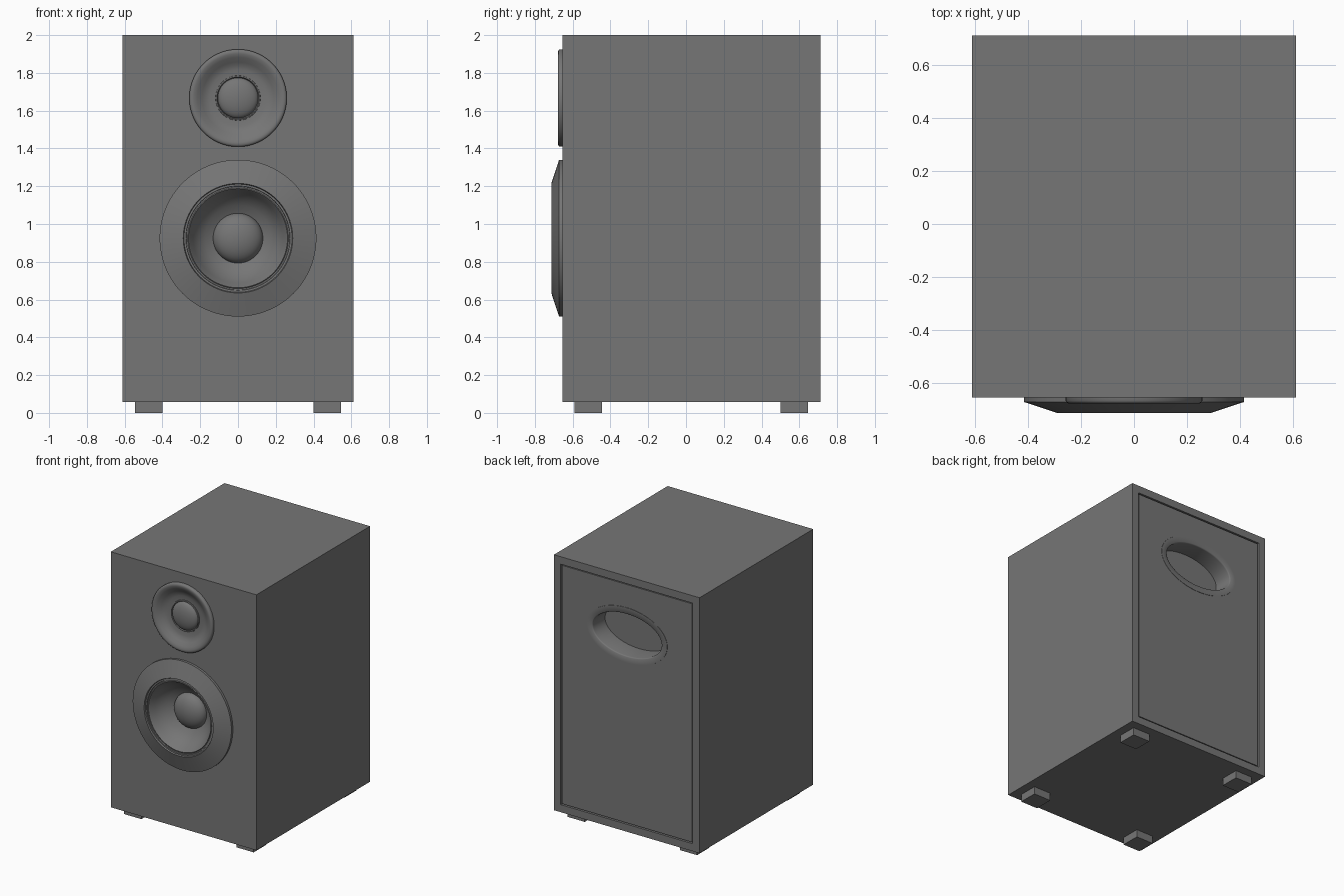
import bpy, bmesh, math

if "Cube" in bpy.data.objects:
    bpy.data.objects.remove(bpy.data.objects["Cube"])

SEG = 96
DARK = bpy.data.materials.new("dark_grey")
DARK.diffuse_color = (0.18, 0.18, 0.18, 1)
DARK.use_nodes = True
DARK.node_tree.nodes["Principled BSDF"].inputs["Base Color"].default_value = DARK.diffuse_color


def activate(ob):
    bpy.ops.object.select_all(action='DESELECT')
    bpy.context.view_layer.objects.active = ob
    ob.select_set(True)


def box(name, x0, x1, y0, y1, z0, z1):
    bpy.ops.mesh.primitive_cube_add(
        size=1, location=((x0 + x1) / 2, (y0 + y1) / 2, (z0 + z1) / 2))
    ob = bpy.context.object
    ob.name = name
    ob.scale = (x1 - x0, y1 - y0, z1 - z0)
    bpy.ops.object.transform_apply(location=False, rotation=False, scale=True)
    return ob


def lathe(name, profile, z, squash=0.0, back=False, angle=30):
    """Spin (radius, y) points, outer rim to centre, about the y axis.
    squash shortens the vertical radius to give an oval."""
    bm = bmesh.new()
    rings = []
    for r, y in profile:
        if r == 0:
            rings.append([bm.verts.new((0, y, 0))])
        else:
            rings.append([bm.verts.new((r * math.cos(t), y, (r - squash) * math.sin(t)))
                          for t in (2 * math.pi * i / SEG for i in range(SEG))])
    for a, b in zip(rings, rings[1:]):
        for i in range(SEG):
            j = (i + 1) % SEG
            f = [a[i], a[j], b[0]] if len(b) == 1 else [a[i], a[j], b[j], b[i]]
            bm.faces.new(f[::-1] if back else f)
    me = bpy.data.meshes.new(name)
    bm.to_mesh(me)
    bm.free()
    ob = bpy.data.objects.new(name, me)
    ob.location.z = z
    bpy.context.collection.objects.link(ob)
    activate(ob)
    bpy.ops.object.shade_smooth_by_angle(angle=math.radians(angle))
    return ob


def dome(r, base, height, n=10):
    return [(r * math.cos(k * math.pi / 2 / n) if k < n else 0,
             base - height * math.sin(k * math.pi / 2 / n)) for k in range(n + 1)]


def cut(target, cutter):
    cutter.hide_render = True
    activate(target)
    mod = target.modifiers.new("cut", 'BOOLEAN')
    mod.operation = 'DIFFERENCE'
    mod.solver = 'EXACT'
    mod.object = cutter
    bpy.ops.object.modifier_apply(modifier=mod.name)
    bpy.data.objects.remove(cutter, do_unlink=True)


def round_cutter(rx, rz, y0, y1, z):
    bpy.ops.mesh.primitive_cylinder_add(
        vertices=SEG, radius=1, depth=1, location=(0, (y0 + y1) / 2, z),
        rotation=(math.pi / 2, 0, 0))
    ob = bpy.context.object
    ob.scale = (rx, rz, y1 - y0)
    return ob


TWEETER_Z, WOOFER_Z, PORT_Z = 1.667, 0.925, 1.55

# Cabinet with openings for the back panel, drivers and port
cabinet = box("cabinet", -0.612, 0.612, -0.654, 0.712, 0.058, 2.0)
cut(cabinet, box("panel_cutter", -0.555, 0.555, 0.69, 0.8, 0.115, 1.943))
cut(cabinet, round_cutter(0.30, 0.30, -0.8, -0.50, WOOFER_Z))
cut(cabinet, round_cutter(0.22, 0.22, -0.8, -0.58, TWEETER_Z))
cut(cabinet, round_cutter(0.31, 0.18, 0.53, 0.8, PORT_Z))

# Back panel, set in the frame with a narrow groove around it
panel = box("back_panel", -0.547, 0.547, 0.685, 0.708, 0.123, 1.935)
cut(panel, round_cutter(0.31, 0.18, 0.6, 0.8, PORT_Z))

# Feet
for sx in (-1, 1):
    for y0, y1, label in ((-0.59, -0.445, "front"), (0.50, 0.645, "back")):
        xa, xb = sorted((sx * 0.40, sx * 0.545))
        box(f"{label}_foot_{'left' if sx < 0 else 'right'}", xa, xb, y0, y1, 0, 0.06)

# Woofer: bevelled flange, stepped surround, cone and dust cap
lathe("woofer_flange", [(0.415, -0.65), (0.415, -0.672), (0.29, -0.713), (0.286, -0.703),
                        (0.276, -0.703), (0.274, -0.696), (0.26, -0.696)],
      WOOFER_Z, angle=15)
lathe("woofer_cone", [(0.268, -0.695), (0.262, -0.70), (0.254, -0.69), (0.237, -0.655),
                      (0.21, -0.62), (0.175, -0.588), (0.13, -0.565), (0.12, -0.56)],
      WOOFER_Z, angle=40)
lathe("woofer_dust_cap", dome(0.132, -0.565, 0.075), WOOFER_Z)

# Tweeter: rounded rim, curved horn, surround ring and dome
lathe("tweeter_horn", [(0.258, -0.65), (0.258, -0.668), (0.254, -0.674), (0.246, -0.678),
                       (0.234, -0.677), (0.215, -0.669), (0.19, -0.65), (0.17, -0.639),
                       (0.15, -0.633), (0.118, -0.631)], TWEETER_Z, angle=50)
lathe("tweeter_surround", [(0.119, -0.630), (0.118, -0.638), (0.112, -0.640),
                           (0.107, -0.630), (0.10, -0.63)], TWEETER_Z, angle=50)
lathe("tweeter_dome", dome(0.107, -0.63, 0.04), TWEETER_Z)

# Oval rear port: flat lip, tunnel and closed end
lathe("rear_port", [(0.34, 0.707), (0.339, 0.710), (0.296, 0.710), (0.291, 0.706),
                    (0.289, 0.70), (0.289, 0.56)],
      PORT_Z, squash=0.13, back=True, angle=50)
round_cutter(0.291, 0.161, 0.55, 0.56, PORT_Z).name = "port_end"

# Dark finish on everything
for ob in bpy.data.objects:
    ob.data.materials.clear()
    ob.data.materials.append(DARK)
